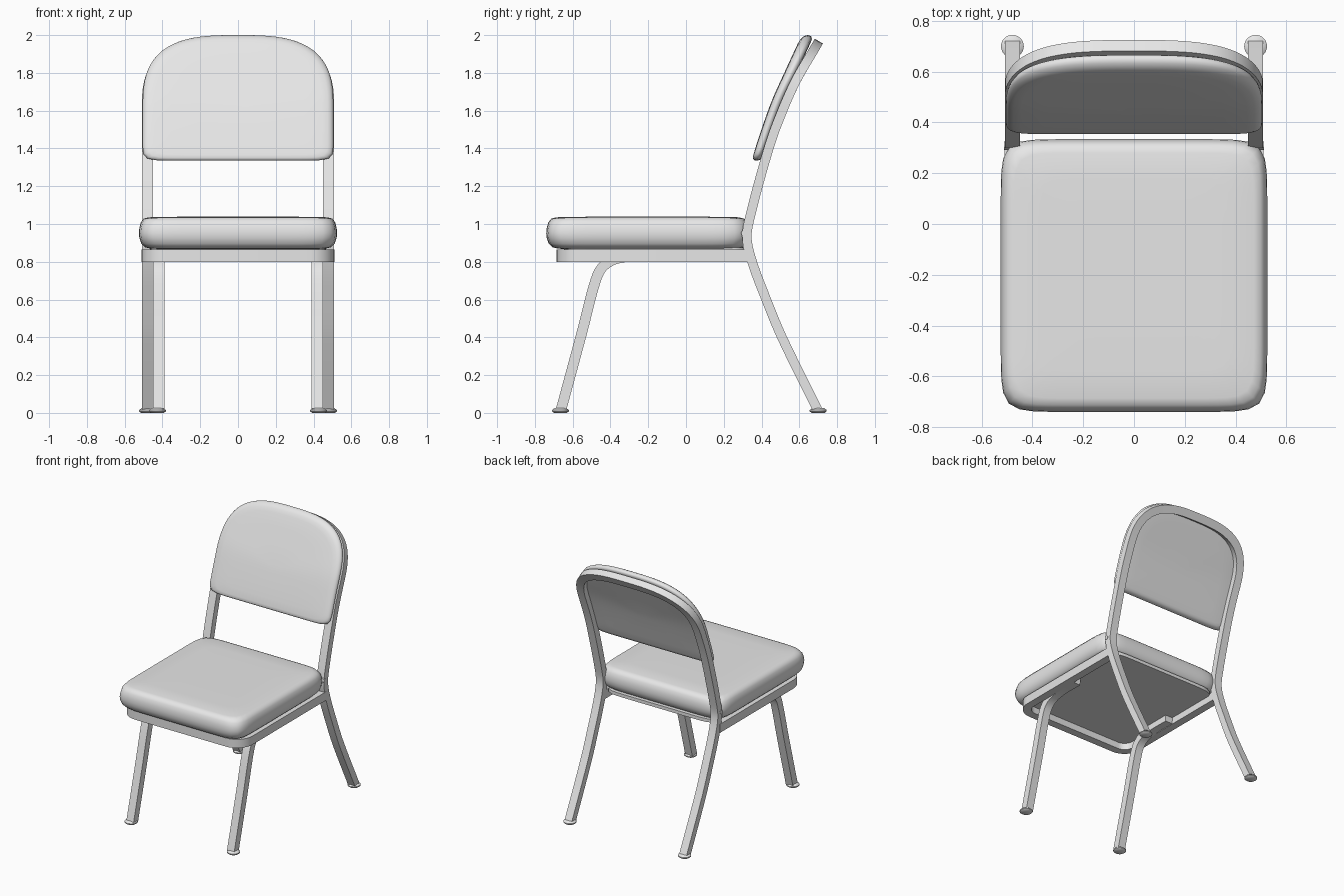
import bpy, bmesh
from math import sin, cos, pi, radians
from mathutils import Vector

cube = bpy.data.objects.get("Cube")
if cube:
    bpy.data.objects.remove(cube, do_unlink=True)

grey = bpy.data.materials.new("light_grey")
grey.use_nodes = True
grey.diffuse_color = (0.8, 0.8, 0.8, 1)
grey.node_tree.nodes["Principled BSDF"].inputs["Base Color"].default_value = (0.8, 0.8, 0.8, 1)


def finish(bm, name, angle):
    bmesh.ops.recalc_face_normals(bm, faces=bm.faces)
    mesh = bpy.data.meshes.new(name)
    bm.to_mesh(mesh)
    bm.free()
    mesh.materials.append(grey)
    obj = bpy.data.objects.new(name, mesh)
    bpy.context.collection.objects.link(obj)
    bpy.ops.object.select_all(action='DESELECT')
    obj.select_set(True)
    bpy.context.view_layer.objects.active = obj
    bpy.ops.object.shade_smooth_by_angle(angle=radians(angle))
    return obj


def loft(name, rings, angle=40):
    """Skin a list of equal point rings and cap both ends."""
    bm = bmesh.new()
    loops = [[bm.verts.new(p) for p in ring] for ring in rings]
    n = len(loops[0])
    for a, b in zip(loops, loops[1:]):
        for i in range(n):
            j = (i + 1) % n
            bm.faces.new((a[i], a[j], b[j], b[i]))
    bm.faces.new(loops[0])
    bm.faces.new(loops[-1])
    return finish(bm, name, angle)


def tube(name, path, normal, wide, deep):
    """Sweep a rectangular section; normal(point) is the depth direction."""
    path = [Vector(p) for p in path]
    rings = []
    for i, p in enumerate(path):
        t = path[min(i + 1, len(path) - 1)] - path[max(i - 1, 0)]
        n = normal(p).normalized()
        b = t.cross(n).normalized()
        rings.append([p + b * wide / 2 * u + n * deep / 2 * v
                      for u, v in ((-1, -1), (1, -1), (1, 1), (-1, 1))])
    return loft(name, rings)


def hermite(keys):
    """Smooth function through (position, value) keys."""
    def slope(i):
        a, b = keys[max(i - 1, 0)], keys[min(i + 1, len(keys) - 1)]
        return (b[1] - a[1]) / (b[0] - a[0])

    def f(s):
        i = 0
        while i < len(keys) - 2 and s > keys[i + 1][0]:
            i += 1
        (s0, v0), (s1, v1) = keys[i], keys[i + 1]
        h = s1 - s0
        t = (s - s0) / h
        return (v0 * (1 + 2 * t) * (1 - t) ** 2 + slope(i) * h * t * (1 - t) ** 2
                + v1 * t * t * (3 - 2 * t) - slope(i + 1) * h * t * t * (1 - t))
    return f


def squircle(a, n):
    r = (abs(cos(a)) ** n + abs(sin(a)) ** n) ** (-1 / n)
    return r * cos(a), r * sin(a)


ANGLES = [2 * pi * i / 96 for i in range(96)]
Z, X = Vector((0, 0, 1)), Vector((1, 0, 0))

# Pillow section: (outline scale, depth)
PILLOW = [(.1, -1), (.4, -1), (.7, -.99), (.88, -.95), (.94, -.86), (.975, -.65),
          (.995, -.3), (1, 0), (.995, .3), (.98, .65), (.95, .88), (.9, .96),
          (.7, .99), (.4, 1), (.1, 1)]

# Seat cushion
outline = [squircle(a, 11) for a in ANGLES]
loft("seat_cushion", [[(.525 * s * u, -.203 + .537 * s * v, .952 + .087 * d) for u, v in outline]
                      for s, d in PILLOW], 60)

# Board under the cushion
outline = [squircle(a, 12) for a in ANGLES]
loft("seat_board", [[(.465 * u, -.16 + .485 * v, z) for u, v in outline] for z in (.85, .875)])

# Backrest cushion, following a leaning curve
lean = hermite([(1.335, .372), (1.5, .428), (1.66, .488), (1.815, .56), (2, .645)])


def back_point(a, s, d):
    u, v = squircle(a, 3 if sin(a) >= 0 else 14)
    z = 1.6 + s * v * (.4 if v >= 0 else .265)
    half = .027 + .008 * (z - 1.335) / .665
    return .505 * s * u, lean(z) + half * d, z


loft("backrest_cushion", [[back_point(a, s, d) for a in ANGLES] for s, d in PILLOW], 60)

# Rear legs and back arch as one bent tube
bend = hermite([(0, .705), (.4, .508), (.6, .425), (.8, .35), (.93, .322), (1.05, .342),
                (1.34, .42), (1.51, .475), (1.745, .575), (1.945, .69)])
leg = [(.479, .015 + 1.585 * i / 44) for i in range(44)]
arch = [squircle(pi * i / 48, 3) for i in range(49)]
front_curve = leg + [(.479 * u, 1.6 + .342 * v) for u, v in arch] + [(-x, z) for x, z in leg[::-1]]
tube("back_frame", [(x, bend(z), z) for x, z in front_curve],
     lambda p: Vector((0, 1, (bend(p.z - .01) - bend(p.z + .01)) / .02)), .06, .05)

# Seat rail, open at the rear
corner = [(.38 + .1 * cos(a), -.555 - .1 * sin(a)) for a in (pi / 2 * i / 8 for i in range(9))]
half_rail = [(.48, .325)] + corner
rail = half_rail + [(-x, y) for x, y in half_rail[::-1]]
tube("seat_rail", [(x, y, .8325) for x, y in rail], lambda p: Z, .06, .065)

# Front legs: slanted, then bent back along the rail
leg_y = hermite([(0, -.662), (.42, -.55), (.67, -.485), (.77, -.447), (.84, -.385),
                 (.95, -.28), (1.11, -.12)])
leg_z = hermite([(0, .015), (.42, .43), (.67, .68), (.77, .767), (.84, .811),
                 (.95, .83), (1.11, .83)])
steps = [1.11 * i / 40 for i in range(41)]
for side, sx in (("left", 1), ("right", -1)):
    tube(side + "_front_leg", [(sx * .42, leg_y(s), leg_z(s)) for s in steps],
         lambda p: X, .055, .06)
    # Round feet
    for end, x, y in (("front", .427, -.665), ("rear", .479, .7)):
        loft(side + "_" + end + "_foot",
             [[(sx * x + r * cos(a), y + r * sin(a), z) for a in ANGLES[::4]]
              for r, z in ((.034, 0), (.045, .008), (.045, .015), (.03, .026))])
    # Joint pin between seat and back frame
    loft(side + "_joint_pin",
         [[(sx * x, .308 + .016 * cos(a), .952 + .016 * sin(a)) for a in ANGLES[::8]]
          for x in (.46, .512)])
